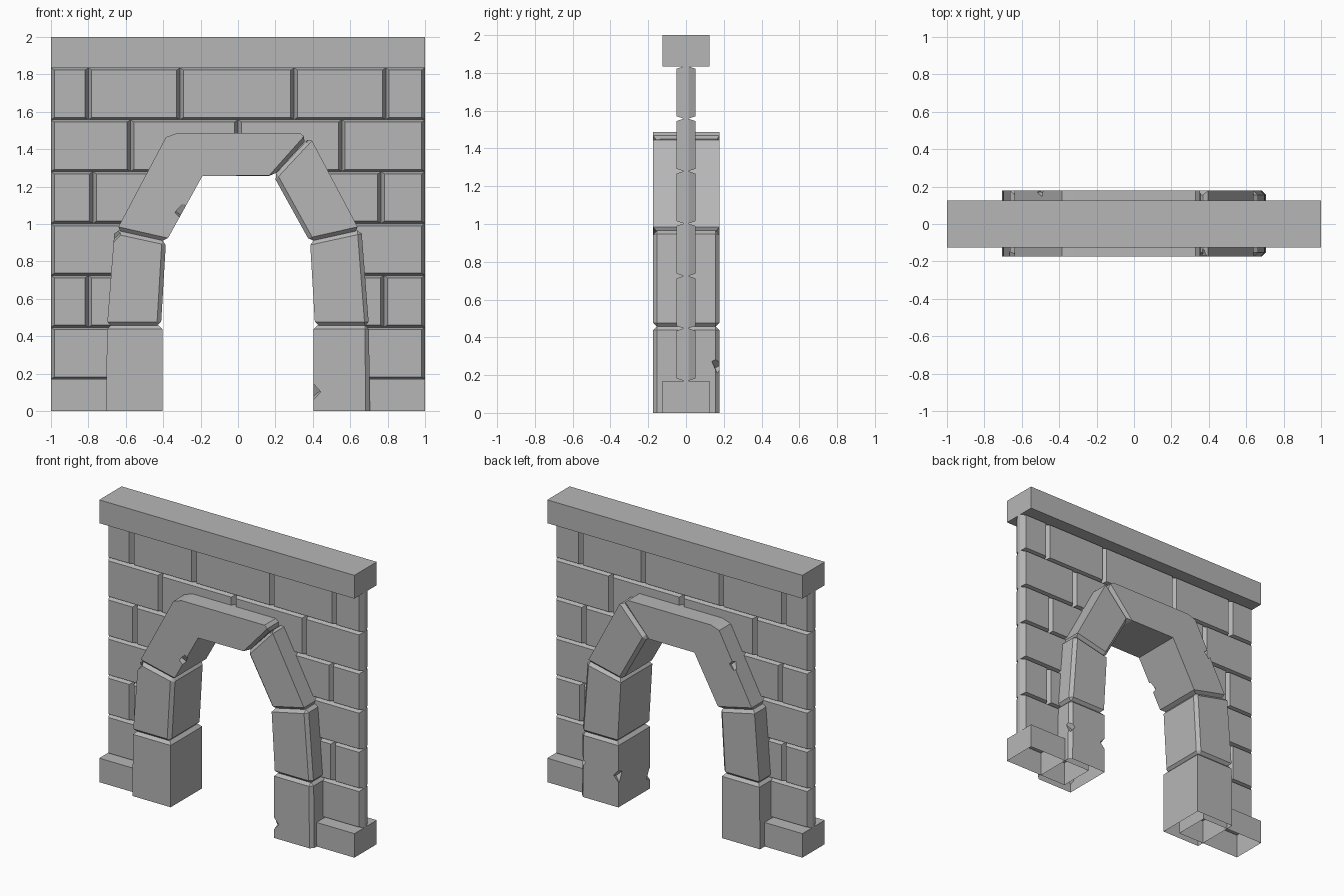
import bpy, bmesh
from mathutils import Euler

old = bpy.data.objects.get("Cube")
if old:
    bpy.data.objects.remove(old, do_unlink=True)

GREY = (0.47, 0.47, 0.47, 1)
stone = bpy.data.materials.new("grey stone")
stone.use_nodes = True
stone.diffuse_color = GREY
stone.node_tree.nodes["Principled BSDF"].inputs["Base Color"].default_value = GREY


def make_object(name, bm):
    bmesh.ops.recalc_face_normals(bm, faces=bm.faces)
    mesh = bpy.data.meshes.new(name)
    bm.to_mesh(mesh)
    bm.free()
    mesh.materials.append(stone)
    ob = bpy.data.objects.new(name, mesh)
    bpy.context.collection.objects.link(ob)
    return ob


def open_base(ob):
    """Remove the faces resting on the ground."""
    bm = bmesh.new()
    bm.from_mesh(ob.data)
    base = [f for f in bm.faces if all(v.co.z < 0.001 for v in f.verts)]
    bmesh.ops.delete(bm, geom=base, context='FACES')
    bm.to_mesh(ob.data)
    bm.free()


def slab(name, x0, x1, z0, z1, depth):
    bm = bmesh.new()
    bmesh.ops.create_cube(bm, size=1)
    for v in bm.verts:
        v.co = ((x0 + x1) / 2 + v.co.x * (x1 - x0), v.co.y * 2 * depth,
                (z0 + z1) / 2 + v.co.z * (z1 - z0))
    return make_object(name, bm)


def brick(name, x0, x1, z0, z1):
    """Brick with a narrow middle band and chamfered front and back."""
    rings = ((-0.05, 0.018), (-0.012, 0), (0.012, 0), (0.05, 0.018))
    bm = bmesh.new()
    loops = []
    for y, inset in rings:
        a, b, c, d = x0 + inset, x1 - inset, z0 + inset * 0.7, z1 - inset * 0.7
        loops.append([bm.verts.new((x, y, z)) for x, z in ((a, c), (b, c), (b, d), (a, d))])
    for lo, hi in zip(loops, loops[1:]):
        for i in range(4):
            j = (i + 1) % 4
            bm.faces.new((lo[i], lo[j], hi[j], hi[i]))
    bm.faces.new(loops[0])
    bm.faces.new(loops[-1])
    make_object(name, bm)


def chip(ob, place, size):
    """Knock a small angular notch out of a block."""
    bm = bmesh.new()
    bmesh.ops.create_cube(bm, size=size)
    bmesh.ops.rotate(bm, verts=bm.verts, matrix=Euler((0.6, 0.7, 0.4)).to_matrix())
    bmesh.ops.translate(bm, verts=bm.verts, vec=place)
    cutter = make_object("chip_cutter", bm)
    cutter.hide_render = True
    mod = ob.modifiers.new("chip", 'BOOLEAN')
    mod.operation = 'DIFFERENCE'
    mod.object = cutter
    graph = bpy.context.evaluated_depsgraph_get()
    result = bpy.data.meshes.new_from_object(ob.evaluated_get(graph))
    ob.modifiers.clear()
    ob.data = result
    bpy.data.objects.remove(cutter, do_unlink=True)


def arch_block(name, outline, bevels, chips=()):
    """Extrude an outline through the wall; bevels maps outline side -> width."""
    bm = bmesh.new()
    n = len(outline)
    front = [bm.verts.new((x, -0.175, z)) for x, z in outline]
    back = [bm.verts.new((x, 0.178, z)) for x, z in outline]
    bm.faces.new(front)
    bm.faces.new(back)
    for i in range(n):
        j = (i + 1) % n
        bm.faces.new((front[i], front[j], back[j], back[i]))
    bmesh.ops.recalc_face_normals(bm, faces=bm.faces)
    bm.verts.index_update()
    wanted = set()
    for side in bevels:
        j = (side + 1) % n
        pairs = [(front[side], front[j]), (back[side], back[j])]
        if bevels[side]:   # also soften the edges running through the wall
            pairs += [(front[side], back[side]), (front[j], back[j])]
        wanted |= {bm.edges.get(p) for p in pairs}
    if wanted:
        bmesh.ops.bevel(bm, geom=list(wanted), offset=0.022, offset_type='OFFSET',
                        segments=1, profile=0.5, affect='EDGES', clamp_overlap=True)
    ob = make_object(name, bm)
    for place, size in chips:
        chip(ob, place, size)
    open_base(ob)


# Coping and plinths
slab("coping", -1, 1, 1.835, 2, 0.125)
for label, s in (("right", -1), ("left", 1)):
    open_base(slab(label + "_plinth", min(s * 0.5, s), max(s * 0.5, s), 0, 0.17, 0.125))

# Brick courses: joint positions from one end of the wall to the other
courses = [
    [(-1, -0.55), (0.55, 1)],
    [(-1, -0.8), (-0.8, -0.5), (0.5, 0.78), (0.78, 1)],
    [(-1, -0.5), (0.5, 1)],
    [(-1, -0.775), (-0.775, -0.42), (0.42, 0.765), (0.765, 1)],
    [(-1, -0.575), (-0.575, 0), (0, 0.555), (0.555, 1)],
    [(-1, -0.8), (-0.8, -0.31), (-0.31, 0.3), (0.3, 0.79), (0.79, 1)],
]
height = (1.835 - 0.17) / len(courses)
for row, spans in enumerate(courses):
    for k, (x0, x1) in enumerate(spans):
        z = 0.17 + row * height
        brick(f"brick_course_{row + 1}_{k + 1}", x0, x1, z, z + height)

# Arch blocks; sides are 0 bottom joint, 1 inner, 2 top joint, 3 outer
lower = [(0.705, 0), (0.405, 0), (0.405, 0.46), (0.7, 0.46)]
middle = [(0.7, 0.455), (0.412, 0.455), (0.385, 0.91), (0.66, 0.97)]
upper = [(0.65, 0.965), (0.385, 0.905), (0.19, 1.257), (0.385, 1.465)]
chips = {
    "left_lower": [((0.4, -0.18, 0.1), 0.06), ((0.4, 0.18, 0.22), 0.06),
                   ((0.705, 0.18, 0.25), 0.06)],
    "left_upper": [((0.37, -0.18, 1.47), 0.06)],
    "right_middle": [((-0.67, -0.18, 0.94), 0.06)],
    "right_upper": [((-0.295, -0.18, 1.06), 0.06), ((-0.5, 0.18, 1.25), 0.05)],
}
for label, s in (("right", -1), ("left", 1)):
    left = s > 0
    for part, outline, bevels in (
            ("lower", lower, {2: 1, 3: 0} if left else {2: 1}),
            ("middle", middle, {0: 1, 2: 1, 3: 0} if left else {0: 1, 2: 1, 1: 0}),
            ("upper", upper, {0: 1, 1: 0, 2: 1} if left else {0: 1})):
        key = f"{label}_{part}"
        arch_block(key + "_arch_block", [(s * x, z) for x, z in outline],
                   bevels, chips.get(key, ()))

# Keystone across the top
arch_block("keystone", [(-0.19, 1.257), (0.19, 1.257), (0.37, 1.455), (0.33, 1.487),
                        (-0.32, 1.487), (-0.385, 1.465)], {1: 1})
